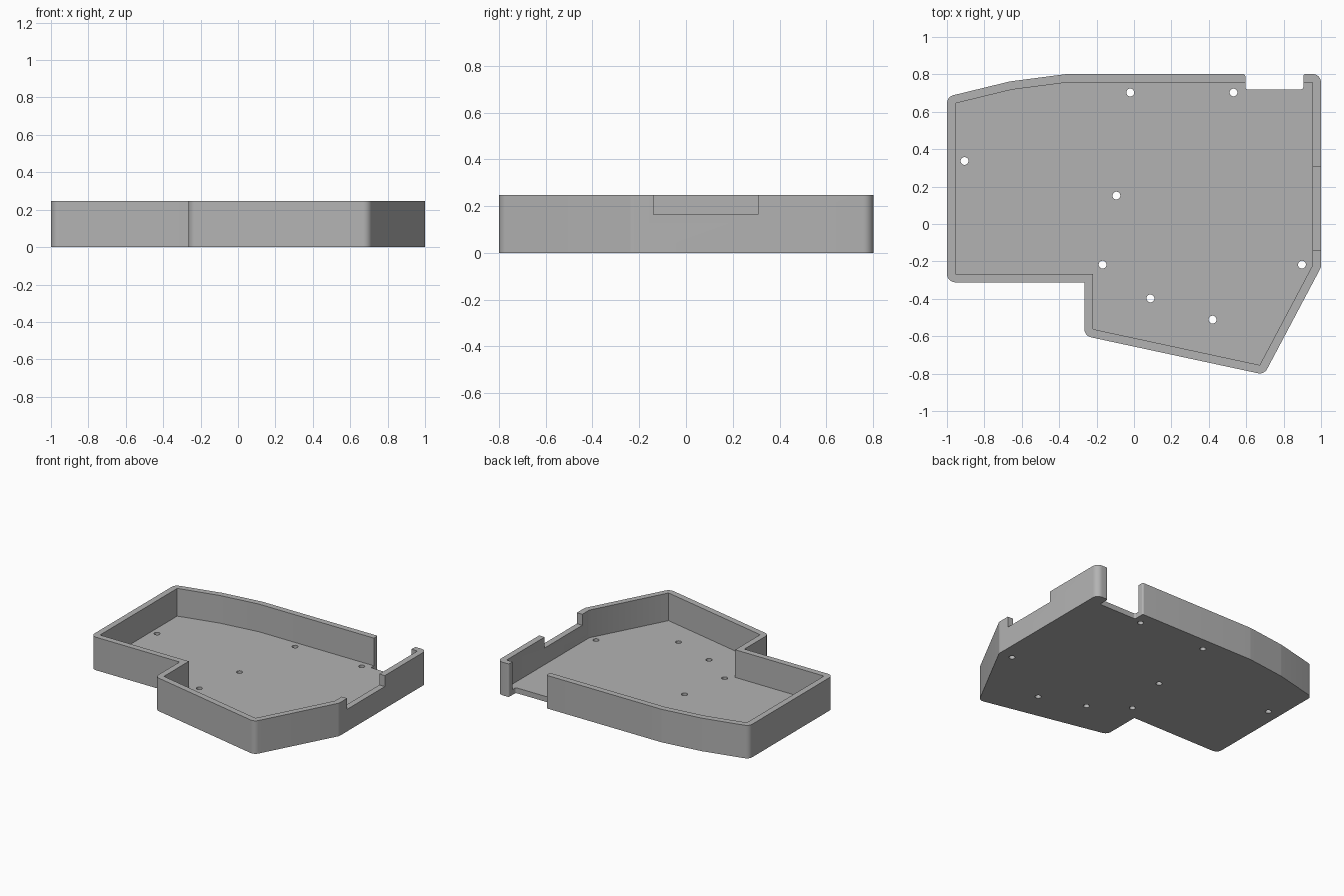
import bpy, bmesh, math
from mathutils import Vector

if "Cube" in bpy.data.objects:
    bpy.data.objects.remove(bpy.data.objects["Cube"])

HEIGHT, FLOOR, WALL = 0.247, 0.04, 0.045

grey = bpy.data.materials.new("plain_grey")
grey.use_nodes = True
colour = (0.45, 0.45, 0.45, 1)
grey.diffuse_color = colour
grey.node_tree.nodes["Principled BSDF"].inputs["Base Color"].default_value = colour


def offset(points, dist):
    """Mitred outward offset of a clockwise outline."""
    result = []
    for i, p in enumerate(points):
        a = (p - points[i - 1]).normalized()
        b = (points[(i + 1) % len(points)] - p).normalized()
        na, nb = Vector((-a.y, a.x)), Vector((-b.y, b.x))
        result.append(p + (na + nb) * dist / (1 + na.dot(nb)))
    return result


def fillet(corners, steps=8):
    """Round each (point, radius) corner with an arc."""
    result = []
    for i, (p, r) in enumerate(corners):
        if r == 0:
            result.append(p)
            continue
        u = (corners[i - 1][0] - p).normalized()
        v = (corners[(i + 1) % len(corners)][0] - p).normalized()
        half = u.angle(v) / 2
        centre = p + (u + v).normalized() * r / math.sin(half)
        start = p + u * r / math.tan(half) - centre
        end = p + v * r / math.tan(half) - centre
        sweep = start.angle_signed(end)
        for k in range(steps + 1):
            t = -sweep * k / steps
            c, s = math.cos(t), math.sin(t)
            result.append(centre + Vector((start.x * c - start.y * s,
                                           start.x * s + start.y * c)))
    return result


def prism(name, outline, low, high):
    bm = bmesh.new()
    face = bm.faces.new([bm.verts.new((p.x, p.y, low)) for p in outline])
    top = bmesh.ops.extrude_face_region(bm, geom=[face])["geom"]
    bmesh.ops.translate(bm, vec=(0, 0, high - low),
                        verts=[g for g in top if isinstance(g, bmesh.types.BMVert)])
    bmesh.ops.recalc_face_normals(bm, faces=bm.faces)
    mesh = bpy.data.meshes.new(name)
    bm.to_mesh(mesh)
    bm.free()
    mesh.materials.append(grey)
    obj = bpy.data.objects.new(name, mesh)
    bpy.context.collection.objects.link(obj)
    return obj


def cut(target, cutter):
    mod = target.modifiers.new("cut", "BOOLEAN")
    mod.operation, mod.solver, mod.object = "DIFFERENCE", "EXACT", cutter
    bpy.context.view_layer.objects.active = target
    bpy.ops.object.modifier_apply(modifier=mod.name)
    bpy.data.objects.remove(cutter)


# Inside outline of the tray, clockwise from the back right corner
inner = [Vector(p) for p in (
    (-0.955, 0.645), (-0.655, 0.718), (-0.355, 0.757), (0.955, 0.757),
    (0.955, -0.22), (0.672, -0.754), (-0.22, -0.562), (-0.22, -0.267), (-0.955, -0.267))]

# Outside outline: rounded corners, sharp inner corner, and a port notch in the back
outer = offset(inner, WALL)
corners = [(p, 0 if i == 7 else WALL) for i, p in enumerate(outer)]
back = outer[3].y
notch = [(0.595, back), (0.595, 0.72), (0.905, 0.72), (0.905, back)]
corners[3:3] = [(Vector(p), 0.012) for p in notch]
tray = prism("tray", fillet(corners), 0, HEIGHT)

# Hollow inside
cut(tray, prism("pocket", inner, FLOOR, HEIGHT + 0.1))

# Lowered opening in the side wall
opening = [Vector(p) for p in ((0.93, -0.138), (1.1, -0.138), (1.1, 0.307), (0.93, 0.307))]
cut(tray, prism("side_opening", opening, 0.165, HEIGHT + 0.1))

# Screw holes through the floor
for x, y in ((-0.02, 0.703), (0.532, 0.703), (-0.906, 0.337), (-0.094, 0.152),
             (-0.168, -0.217), (0.088, -0.398), (0.42, -0.511), (0.898, -0.217)):
    ring = [Vector((x + 0.021 * math.cos(a), y + 0.021 * math.sin(a)))
            for a in (k * math.tau / 24 for k in range(24))]
    cut(tray, prism("screw_hole", ring, -0.1, 0.1))

bpy.ops.object.select_all(action="DESELECT")
tray.select_set(True)
bpy.context.view_layer.objects.active = tray
bpy.ops.object.shade_smooth_by_angle(angle=math.radians(30))
